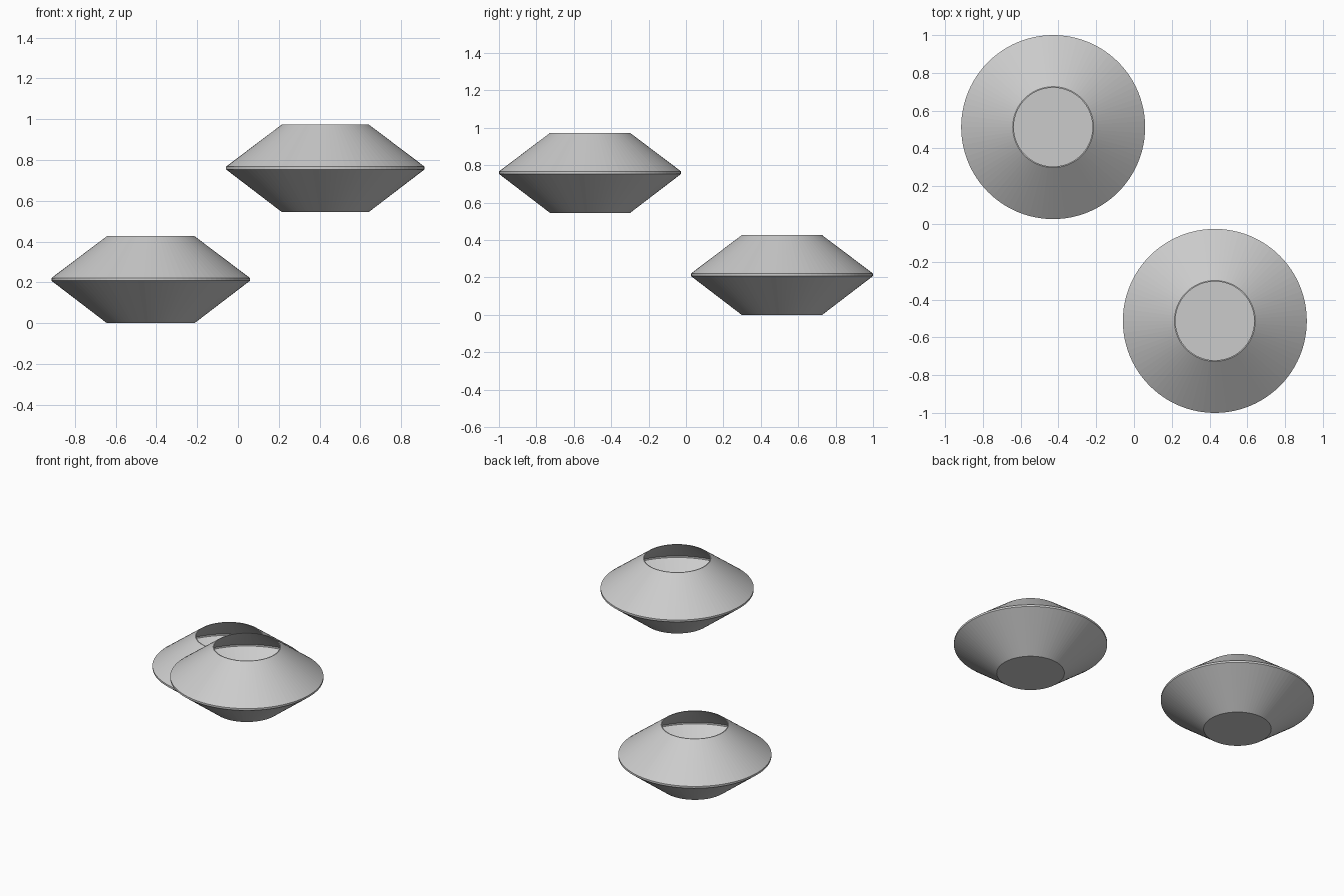
import bpy, bmesh
from math import cos, sin, tau

if "Cube" in bpy.data.objects:
    bpy.data.objects.remove(bpy.data.objects["Cube"])

SEGMENTS = 96
# Outer wall from base to mouth, then back down the thin inner wall (radius, height)
PROFILE = [(0.215, 0.0), (0.487, 0.208), (0.487, 0.221), (0.214, 0.427),
           (0.208, 0.427), (0.480, 0.220), (0.480, 0.209), (0.212, 0.005)]


def bowl(name, location):
    bm = bmesh.new()
    rings = [[bm.verts.new((r * cos(tau * i / SEGMENTS), r * sin(tau * i / SEGMENTS), z))
              for i in range(SEGMENTS)] for r, z in PROFILE]
    for a, b in zip(rings, rings[1:]):
        for i in range(SEGMENTS):
            j = (i + 1) % SEGMENTS
            bm.faces.new((a[i], a[j], b[j], b[i]))
    # Outer base and inner floor
    bm.faces.new(rings[0][::-1])
    bm.faces.new(rings[-1])
    bmesh.ops.recalc_face_normals(bm, faces=bm.faces)
    mesh = bpy.data.meshes.new(name)
    bm.to_mesh(mesh)
    bm.free()
    obj = bpy.data.objects.new(name, mesh)
    obj.location = location
    bpy.context.collection.objects.link(obj)


# Two identical open vessels, one low and one raised
bowl("lower_vessel", (-0.428, 0.513, 0.0))
bowl("upper_vessel", (0.428, -0.513, 0.546))
